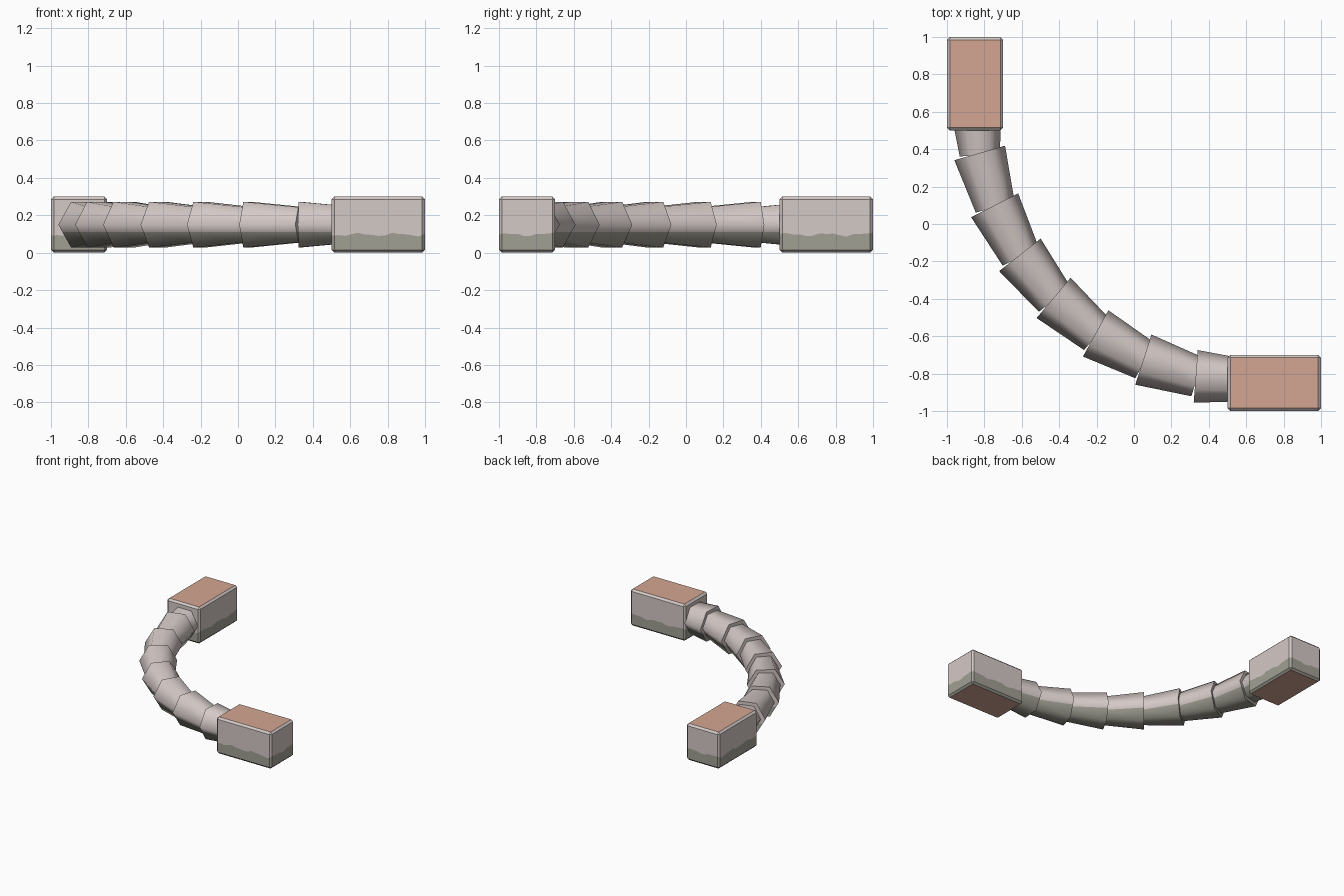
import bpy, bmesh, math
from mathutils import Vector

if "Cube" in bpy.data.objects:
    bpy.data.objects.remove(bpy.data.objects["Cube"])

def material(name, srgb):
    m = bpy.data.materials.new(name)
    m.diffuse_color = tuple((c / 255) ** 2.2 for c in srgb) + (1,)
    m.use_nodes = True
    m.node_tree.nodes["Principled BSDF"].inputs["Base Color"].default_value = m.diffuse_color
    return m

GREY = material("pale_grey", (211, 200, 197))
GREEN = material("weathered_grey_green", (160, 158, 147))
CLAY = material("terracotta", (211, 165, 146))
MATS = [GREY, GREEN, CLAY]

def cut(bm, co, no):
    bmesh.ops.bisect_plane(bm, geom=bm.verts[:] + bm.edges[:] + bm.faces[:],
                           plane_co=co, plane_no=no, dist=1e-5)

def finish(bm, name):
    bmesh.ops.recalc_face_normals(bm, faces=bm.faces[:])
    me = bpy.data.meshes.new(name)
    bm.to_mesh(me)
    bm.free()
    for m in MATS:
        me.materials.append(m)
    ob = bpy.data.objects.new(name, me)
    bpy.context.collection.objects.link(ob)
    return ob

# End blocks: chamfered boxes with clay top and bottom and a wavy stained base
def block(name, center, size):
    bm = bmesh.new()
    bmesh.ops.create_cube(bm, size=1)
    for v in bm.verts:
        v.co = Vector([c + p * s for c, p, s in zip(center, v.co, size)])
    bmesh.ops.bevel(bm, geom=bm.edges[:], offset=0.015, segments=1,
                    affect='EDGES', profile=0.5)
    # vertical slices give the stain line its points
    for axis in (0, 1):
        no = Vector((axis == 0, axis == 1, 0))
        n = round(size[axis] / 0.035)
        for i in range(1, n):
            co = Vector(center)
            co[axis] += (i / n - 0.5) * size[axis]
            cut(bm, co, no)
    cut(bm, (0, 0, 0.097), (0, 0, 1))
    bm.normal_update()
    for f in bm.faces:
        z = f.calc_center_median().z
        f.material_index = 2 if abs(f.normal.z) > 0.9 else (1 if z < 0.097 else 0)
    for v in bm.verts:
        if abs(v.co.z - 0.097) < 1e-4:
            t = v.co.x + v.co.y
            v.co.z += 0.007 * math.sin(31 * t) + 0.004 * math.sin(67 * t + 1)
    return finish(bm, name)

block("back_block", (-0.85, 0.75, 0.15), (0.3, 0.5, 0.3))
block("front_block", (0.75, -0.85, 0.15), (0.5, 0.3, 0.3))

# Pipe segments: six-sided tapering sleeves, each tucked into the next
def sleeve(name, a, b, wide=0.141, narrow=0.108):
    a, b = Vector((*a, 0.15)), Vector((*b, 0.15))
    d = (b - a).normalized()
    side, up = Vector((-d.y, d.x, 0)), Vector((0, 0, 1))
    bm = bmesh.new()
    rings = []
    for c, r in ((a, wide), (b + d * 0.01, narrow)):
        rings.append([bm.verts.new(c + r * (math.cos(k * math.pi / 3) * side +
                                            math.sin(k * math.pi / 3) * up))
                      for k in range(6)])
    for k in range(6):
        j = (k + 1) % 6
        bm.faces.new((rings[0][k], rings[0][j], rings[1][j], rings[1][k]))
    for r in rings:
        bm.faces.new(r)
    cut(bm, (0, 0, 0.11), (0, 0, 1))
    for f in bm.faces:
        f.material_index = 1 if f.calc_center_median().z < 0.11 else 0
    ob = finish(bm, name)
    bpy.ops.object.select_all(action='DESELECT')
    ob.select_set(True)
    bpy.context.view_layer.objects.active = ob
    bpy.ops.object.shade_smooth_by_angle(angle=math.radians(70))

JOINTS = [(-0.85, 0.67), (-0.825, 0.38), (-0.745, 0.10), (-0.61, -0.165),
          (-0.43, -0.395), (-0.205, -0.585), (0.05, -0.725), (0.33, -0.815),
          (0.63, -0.838)]
for i, (a, b) in enumerate(zip(JOINTS, JOINTS[1:])):
    sleeve(f"pipe_segment_{i + 1}", a, b)
